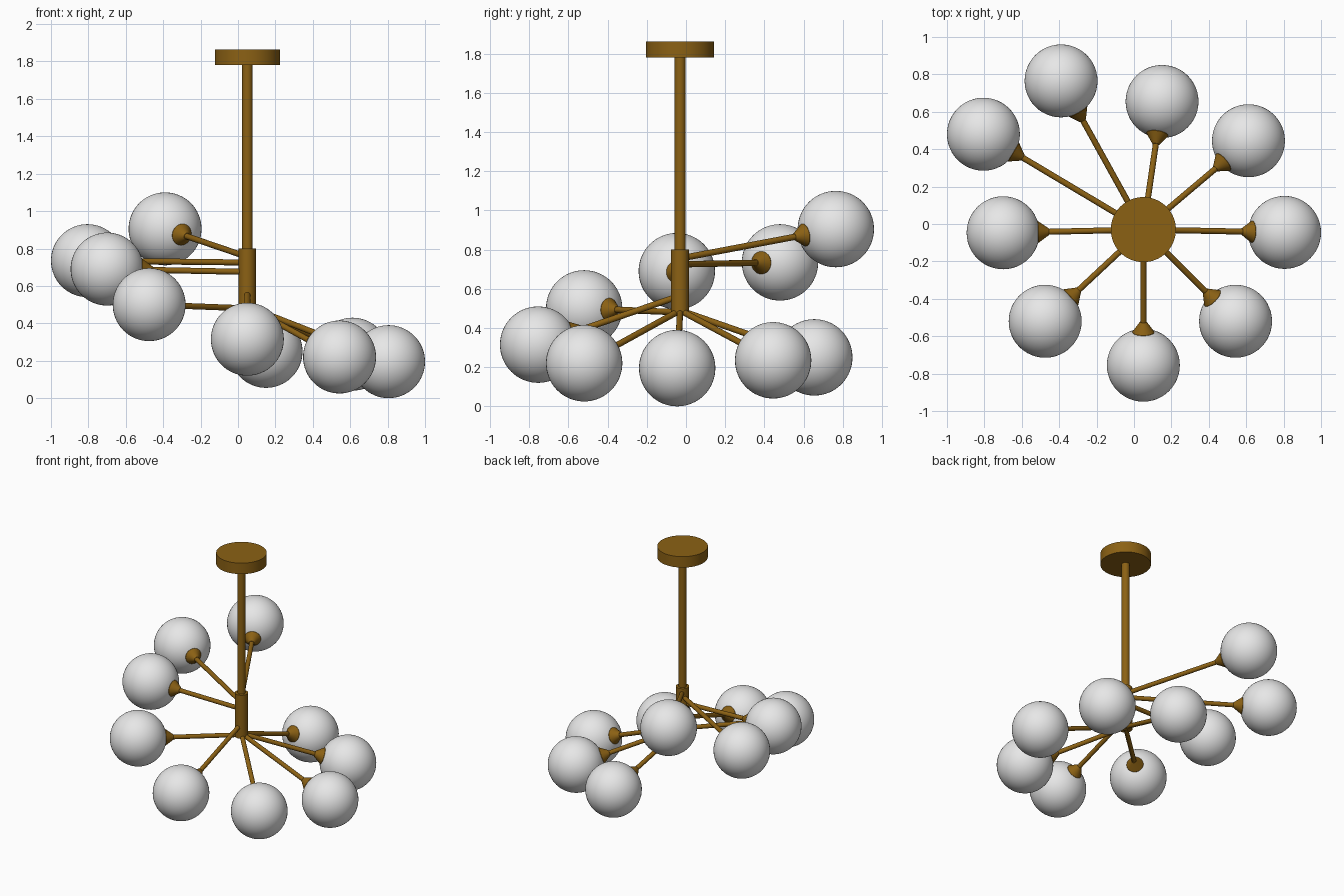
import bpy, math
from mathutils import Vector

if "Cube" in bpy.data.objects:
    bpy.data.objects.remove(bpy.data.objects["Cube"])


def material(name, rgb):
    m = bpy.data.materials.new(name)
    m.diffuse_color = (*rgb, 1)
    m.use_nodes = True
    m.node_tree.nodes["Principled BSDF"].inputs["Base Color"].default_value = m.diffuse_color
    return m


BRASS = material("dark_brass", (0.26, 0.12, 0.007))
GLASS = material("white_glass", (0.8, 0.8, 0.8))
CX, CY = 0.05, -0.03      # axis of the stem
R = 0.195                 # globe radius


def finish(name, mat):
    ob = bpy.context.object
    ob.name = name
    ob.data.materials.append(mat)
    bpy.ops.object.shade_smooth_by_angle(angle=math.radians(40))
    return ob


def tube(name, a, b, r1, r2=None, sides=24):
    """Cylinder or cone running from point a to point b."""
    a, b = Vector(a), Vector(b)
    d = b - a
    bpy.ops.mesh.primitive_cone_add(
        vertices=sides, radius1=r1, radius2=r1 if r2 is None else r2,
        depth=d.length, location=(a + b) / 2,
        rotation=d.to_track_quat('Z', 'Y').to_euler())
    return finish(name, BRASS)


# Ceiling canopy, drop rod and hub
tube("ceiling_canopy", (CX, CY, 1.78), (CX, CY, 1.863), 0.174, sides=64)
tube("drop_rod", (CX, CY, 0.78), (CX, CY, 1.79), 0.028, sides=32)
tube("hub", (CX, CY, 0.47), (CX, CY, 0.80), 0.046, sides=32)

# Each lamp: globe centre and the height where its arm meets the hub
LAMPS = [
    ((-0.39, 0.765, 0.905), 0.755),
    ((-0.805, 0.48, 0.735), 0.725),
    ((-0.70, -0.047, 0.69), 0.675),
    ((-0.475, -0.52, 0.50), 0.48),
    ((0.05, -0.755, 0.315), 0.565),
    ((0.543, -0.52, 0.22), 0.49),
    ((0.805, -0.045, 0.195), 0.49),
    ((0.612, 0.445, 0.235), 0.49),
    ((0.15, 0.655, 0.25), 0.49),
]

for i, (centre, z) in enumerate(LAMPS, 1):
    c = Vector(centre)
    root = Vector((CX, CY, z))
    d = (c - root).normalized()
    tube(f"arm_{i}", root, c - d * 0.20, 0.016)
    # Flared cup holding the globe
    tube(f"cup_{i}", c - d * 0.245, c - d * 0.188, 0.018, 0.058, 32)
    tube(f"cup_rim_{i}", c - d * 0.188, c - d * 0.175, 0.058, sides=32)
    bpy.ops.mesh.primitive_uv_sphere_add(segments=48, ring_count=32,
                                         radius=R, location=c)
    finish(f"globe_{i}", GLASS)
